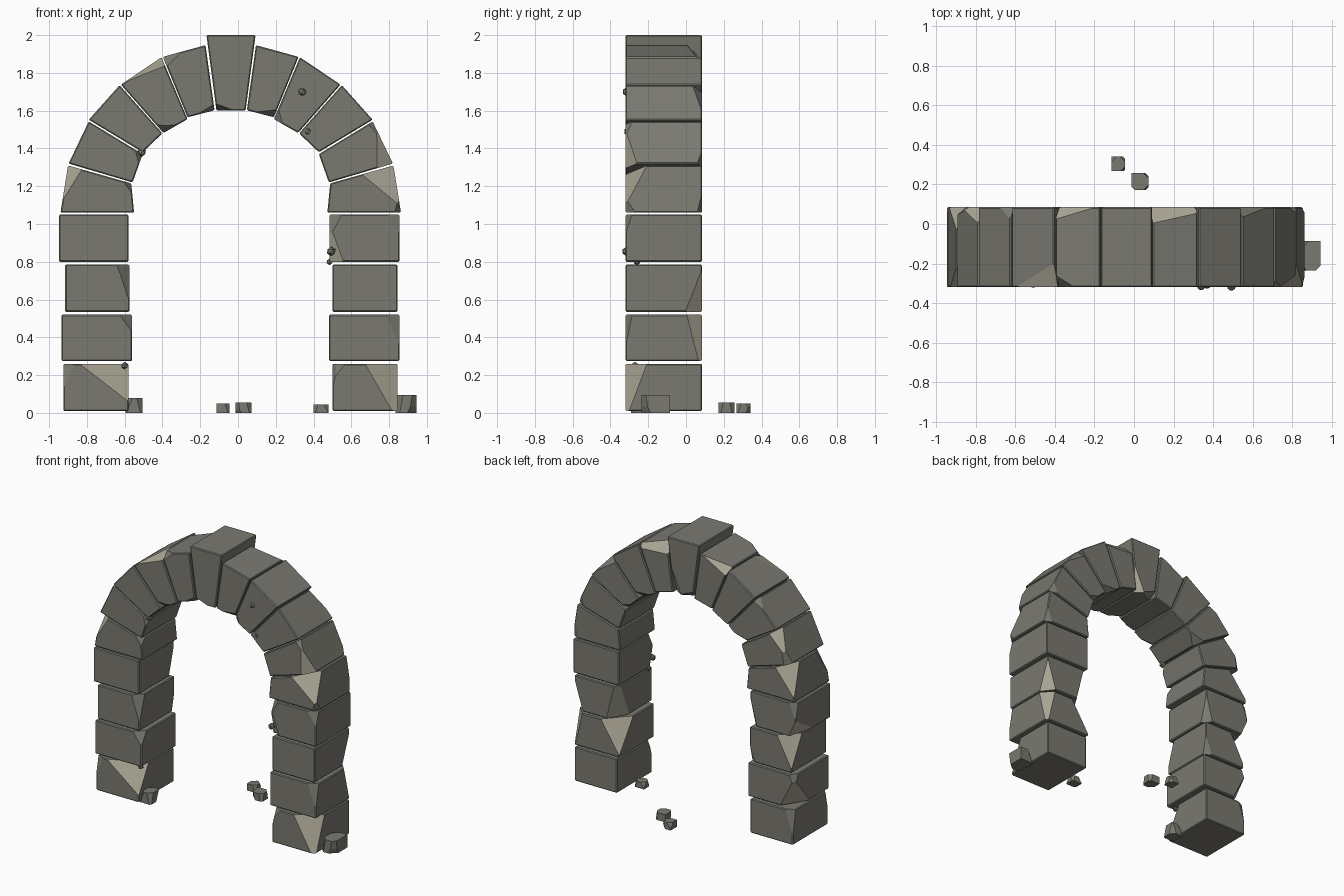
import bpy, bmesh, random
from mathutils import Vector

if "Cube" in bpy.data.objects:
    bpy.data.objects.remove(bpy.data.objects["Cube"])

random.seed(4)


def material(name, rgb):
    m = bpy.data.materials.new(name)
    m.diffuse_color = (*rgb, 1)
    m.use_nodes = True
    m.node_tree.nodes["Principled BSDF"].inputs["Base Color"].default_value = m.diffuse_color
    return m


STONE = material("grey stone", (0.195, 0.192, 0.165))
CHIP = material("pale chipped stone", (0.40, 0.38, 0.30))
FRONT, BACK = -0.32, 0.085
MID = -0.077          # mirrored x = MID - x


def finish(bm, name):
    bmesh.ops.recalc_face_normals(bm, faces=bm.faces[:])
    me = bpy.data.meshes.new(name)
    bm.to_mesh(me)
    bm.free()
    me.materials.append(STONE)
    me.materials.append(CHIP)
    ob = bpy.data.objects.new(name, me)
    bpy.context.collection.objects.link(ob)
    return ob


def slice_off(bm, co, no, mat):
    """Cut away everything on the normal side and cap the cut."""
    geom = bm.verts[:] + bm.edges[:] + bm.faces[:]
    bmesh.ops.bisect_plane(bm, geom=geom, plane_co=co, plane_no=no, clear_outer=True)
    rim = [e for e in bm.edges if e.is_boundary]
    if rim:
        for f in bmesh.ops.holes_fill(bm, edges=rim, sides=0)["faces"]:
            f.material_index = mat


def block(name, quad, chips=()):
    """quad: outer start, inner start, inner end, outer end in x,z.
    chips: corner (u,v,w) then cut fractions along those three edges.
    u 0 outer / 1 inner, v 0 start / 1 end, w 0 front / 1 back."""
    os_, is_, ie, oe = [Vector(p) for p in quad]

    def P(u, v, w):
        q = (os_ * (1 - u) + is_ * u) * (1 - v) + (oe * (1 - u) + ie * u) * v
        return Vector((q.x, FRONT + (BACK - FRONT) * w, q.y))

    bm = bmesh.new()
    rings = [[bm.verts.new(P(u, v, w)) for u, v in ((0, 0), (1, 0), (1, 1), (0, 1))] for w in (0, 1)]
    bm.faces.new(rings[0])
    bm.faces.new(rings[1][::-1])
    for i in range(4):
        j = (i + 1) % 4
        bm.faces.new((rings[0][i], rings[1][i], rings[1][j], rings[0][j]))
    bmesh.ops.recalc_face_normals(bm, faces=bm.faces[:])
    bmesh.ops.bevel(bm, geom=bm.edges[:], offset=0.006, segments=1, affect='EDGES')
    mid = P(.5, .5, .5)
    # small worn corners in plain stone
    cuts = [(c, 1) for c in chips]
    for _ in range(2):
        r = random.uniform
        cuts.append(((random.randint(0, 1), random.randint(0, 1), random.randint(0, 1),
                      r(.08, .2), r(.2, .9), r(.06, .16)), 0))
    for (u, v, w, a, b, c), mat in cuts:
        p = P(u, v, w)
        pa = p + (P(1 - u, v, w) - p) * a
        pb = p + (P(u, 1 - v, w) - p) * b
        pc = p + (P(u, v, 1 - w) - p) * c
        n = (pb - pa).cross(pc - pa).normalized()
        if n.dot(mid - pa) > 0:
            n.negate()
        slice_off(bm, pa, n, mat)
    finish(bm, name)


# pillar blocks: outer x, inner x, chips
levels = [(.01, .26), (.275, .52), (.535, .785), (.80, 1.05)]
left = [(-.925, -.58, [(1, 1, 0, .75, .8, .28)]),
        (-.935, -.56, [(0, 0, 1, .3, .9, .45)]),
        (-.915, -.575, [(0, 1, 1, .35, .9, .3)]),
        (-.948, -.58, [(0, 0, 1, .15, .5, .5)])]
right = [(.845, .50, [(0, 1, 0, .5, 1.2, .28)]),
         (.855, .482, [(1, 1, 1, .4, .95, .4), (0, 1, 1, .2, 1.3, .2)]),
         (.845, .50, [(1, 0, 1, .25, 1.4, .35), (0, 0, 1, .2, .9, .22)]),
         (.855, .485, [(1, 0, 0, .2, .8, .12)])]
for side, rows in (("left", left), ("right", right)):
    for k, ((z0, z1), (xo, xi, chips)) in enumerate(zip(levels, rows)):
        block(f"{side}_pillar_block_{k + 1}", [(xo, z0), (xi, z0), (xi, z1), (xo, z1)], chips)

# arch stones: left half, mirrored for the right
arch = [[(-.94, 1.06), (-.55, 1.06), (-.565, 1.215), (-.90, 1.31)],
        [(-.897, 1.32), (-.558, 1.22), (-.505, 1.37), (-.79, 1.543)],
        [(-.79, 1.552), (-.505, 1.38), (-.40, 1.48), (-.627, 1.735)],
        [(-.62, 1.738), (-.395, 1.482), (-.267, 1.555), (-.405, 1.883)],
        [(-.398, 1.885), (-.267, 1.565), (-.124, 1.602), (-.172, 1.947)]]
left_chips = [[(0, 1, 0, .22, .75, .25), (0, 1, 1, .35, .9, .28)], [(0, 1, 1, .2, .8, .2)],
              [], [(0, 1, 0, .14, .9, .3)], [(0, 0, 1, .15, .9, .15)]]
right_chips = [[(0, 1, 0, .5, .85, .28)], [(0, 0, 0, .25, .8, .15)],
               [], [], [(0, 1, 1, .22, 1.6, .2)]]
for k, quad in enumerate(arch):
    block(f"left_arch_stone_{k + 1}", quad, left_chips[k])
    block(f"right_arch_stone_{k + 1}", [(MID - x, z) for x, z in quad], right_chips[k])
block("keystone", [(-.167, 2.0), (-.114, 1.60), (.04, 1.60), (.093, 2.0)], [(1, 1, 1, .5, .4, .1)])


# fallen rubble: irregular cut cubes resting on the ground
def rubble(name, x, y, sx, sy, h):
    bm = bmesh.new()
    bmesh.ops.create_cube(bm, size=1)
    for v in bm.verts:
        v.co = Vector((x + v.co.x * sx, y + v.co.y * sy, (v.co.z + .5) * h))
    centre = Vector((x, y, h / 2))
    for _ in range(5):
        d = Vector((random.choice((-1, 1)), random.choice((-1, 1)), random.uniform(-.6, .9)))
        d.normalize()
        slice_off(bm, centre + d * (sx + sy) * .27, d, 0)
    finish(bm, name)


for k, r in enumerate([(-.08, .305, .07, .075, .05), (.03, .215, .085, .085, .055),
                       (.44, -.12, .08, .07, .045), (-.55, -.24, .09, .10, .08),
                       (.89, -.16, .11, .15, .095)]):
    rubble(f"rubble_{k + 1}", *r)

# small pebbles lodged in the masonry
for k, (x, y, z, r) in enumerate([(.34, -.312, 1.70, .025), (.37, -.305, 1.49, .025),
                                  (-.51, -.30, 1.38, .025), (.493, -.315, .855, .025),
                                  (-.60, -.27, .25, .02), (.485, -.26, .80, .018)]):
    bm = bmesh.new()
    bmesh.ops.create_icosphere(bm, subdivisions=1, radius=r)
    bmesh.ops.translate(bm, verts=bm.verts[:], vec=(x, y, z))
    finish(bm, f"pebble_{k + 1}")
